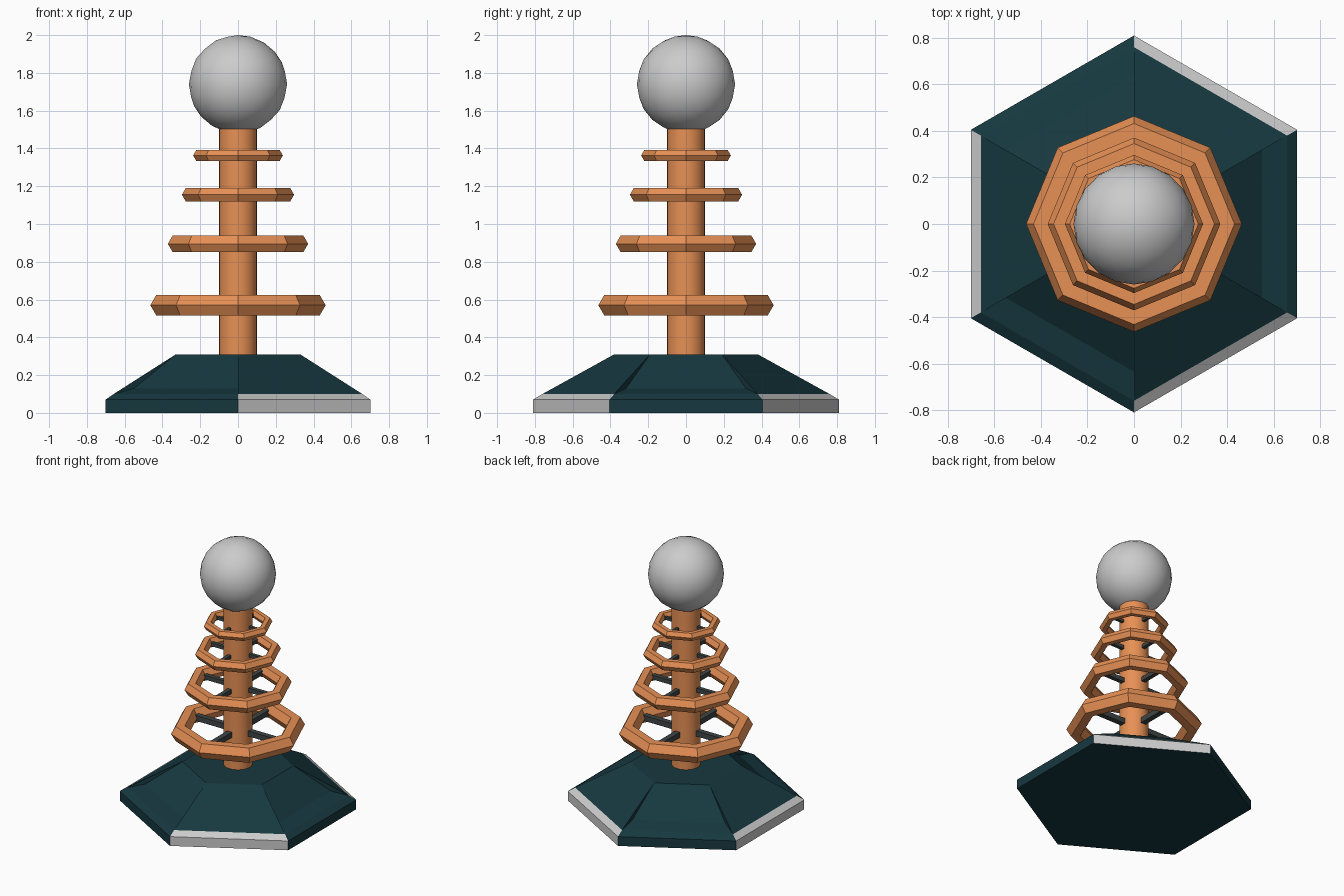
import bpy, bmesh
from math import sin, cos, pi, radians

if "Cube" in bpy.data.objects:
    bpy.data.objects.remove(bpy.data.objects["Cube"])


def material(name, rgb):
    m = bpy.data.materials.new(name)
    m.diffuse_color = (*rgb, 1)
    m.use_nodes = True
    m.node_tree.nodes["Principled BSDF"].inputs["Base Color"].default_value = m.diffuse_color
    return m


COPPER = material("copper", (0.80, 0.28, 0.09))
TEAL = material("dark_teal", (0.008, 0.04, 0.05))
GREY = material("plain_grey", (0.8, 0.8, 0.8))
DARK = material("dark_metal", (0.05, 0.06, 0.06))


def finish(name, mat=None, smooth=False):
    ob = bpy.context.object
    ob.name = name
    if mat:
        ob.data.materials.append(mat)
    if smooth:
        bpy.ops.object.shade_smooth_by_angle(angle=radians(40))
    return ob


def mesh_object(name, bm, *mats):
    bmesh.ops.recalc_face_normals(bm, faces=bm.faces)
    me = bpy.data.meshes.new(name)
    bm.to_mesh(me)
    bm.free()
    for m in mats:
        me.materials.append(m)
    ob = bpy.data.objects.new(name, me)
    bpy.context.collection.objects.link(ob)
    return ob


# Hexagonal base: alternate sides have grey rims, the others a sunken slope
bm = bmesh.new()


def hexagon(r, z):
    return [bm.verts.new((r * cos(a), r * sin(a), z))
            for a in (pi / 6 + i * pi / 3 for i in range(6))]


floor, wall, rim, dip, top = [hexagon(r, z) for r, z in
                              ((0.81, 0), (0.81, 0.07), (0.76, 0.10), (0.635, 0.13), (0.38, 0.31))]
bm.faces.new(floor[::-1])
bm.faces.new(top)
for i in range(6):
    j = (i + 1) % 6
    sunken = i % 2 == 1
    for lo, hi in ((floor, wall), (wall, rim)):
        f = bm.faces.new((lo[i], lo[j], hi[j], hi[i]))
        f.material_index = 0 if sunken else 1
    if sunken:
        bm.faces.new((rim[i], rim[j], dip[j], dip[i]))
        bm.faces.new((dip[i], dip[j], top[j], top[i]))
        for k in (i, j):
            bm.faces.new((rim[k], dip[k], top[k]))
    else:
        bm.faces.new((rim[i], rim[j], top[j], top[i]))
mesh_object("hexagonal_base", bm, TEAL, GREY)

# Central pole
bpy.ops.mesh.primitive_cylinder_add(vertices=32, radius=0.1, depth=1.22, location=(0, 0, 0.91))
finish("pole", COPPER, True)

# Ball on top
bpy.ops.mesh.primitive_ico_sphere_add(subdivisions=3, radius=0.26, location=(0, 0, 1.74))
finish("ball", None, True)

# Octagonal rings, each 0.8 the size of the one below, with cross spokes
for n, z in enumerate((0.57, 0.895, 1.155, 1.363)):
    s = 0.8 ** n
    bpy.ops.mesh.primitive_torus_add(major_segments=8, minor_segments=6, major_radius=0.40 * s,
                                     minor_radius=0.064 * s, location=(0, 0, z))
    bpy.ops.object.shade_flat()
    finish(f"ring_{n + 1}", COPPER)
    for axis in range(2):
        bpy.ops.mesh.primitive_cube_add(size=1, location=(0, 0, z), rotation=(0, 0, axis * pi / 2))
        bpy.context.object.scale = (0.76 * s, 0.04 * s, 0.04 * s)
        finish(f"spoke_{n + 1}_{'xy'[axis]}", DARK)
